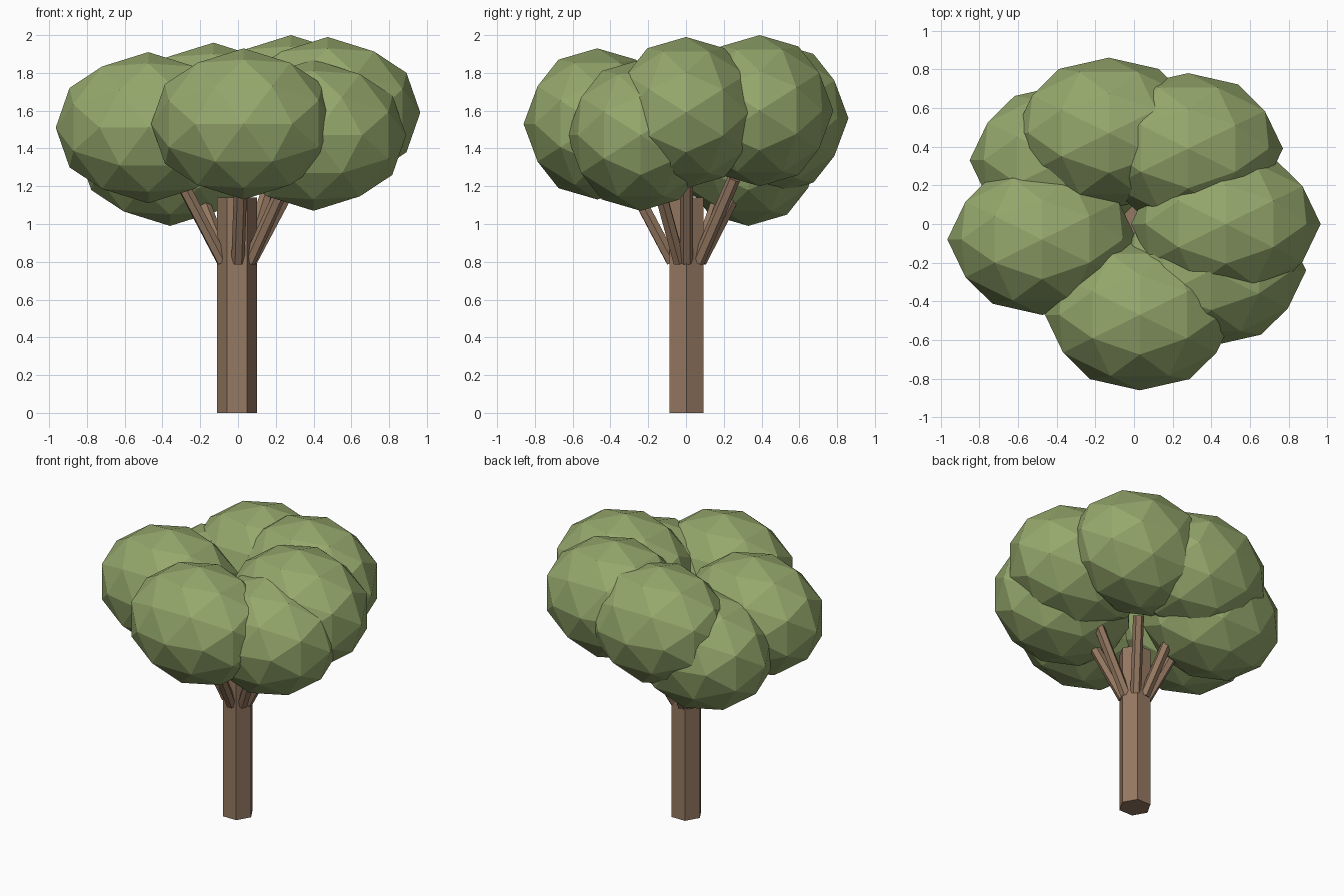
import bpy
import bmesh
from math import atan2
from mathutils import Matrix, Vector

if "Cube" in bpy.data.objects:
    bpy.data.objects.remove(bpy.data.objects["Cube"], do_unlink=True)


def make_material(name, rgb):
    mat = bpy.data.materials.new(name)
    mat.use_nodes = True
    colour = (*rgb, 1)
    mat.diffuse_color = colour
    bsdf = mat.node_tree.nodes["Principled BSDF"]
    bsdf.inputs["Base Color"].default_value = colour
    return mat


leaf_green = make_material("leaf_green", (0.30, 0.39, 0.15))
bark_brown = make_material("bark_brown", (0.30, 0.19, 0.12))


def add_object(name, mesh, location):
    obj = bpy.data.objects.new(name, mesh)
    obj.location = location
    bpy.context.collection.objects.link(obj)
    return obj


def finish_mesh(name, bm, mat):
    mesh = bpy.data.meshes.new(name)
    bm.to_mesh(mesh)
    bm.free()
    mesh.materials.append(mat)
    return mesh


def foliage_mesh(radii):
    """Faceted ball: an upright icosahedron subdivided once, then stretched."""
    bm = bmesh.new()
    golden = (1 + 5 ** 0.5) / 2
    for a in (-1, 1):
        for b in (-golden, golden):
            for co in ((a, b, 0), (b, 0, a), (0, a, b)):
                bm.verts.new(co)
    bmesh.ops.convex_hull(bm, input=bm.verts[:])
    bmesh.ops.subdivide_edges(bm, edges=bm.edges[:], cuts=1, use_grid_fill=True)
    for v in bm.verts:
        v.co = v.co.normalized() * Vector(radii)
    bmesh.ops.recalc_face_normals(bm, faces=bm.faces[:])
    return finish_mesh("foliage", bm, leaf_green)


def add_post(name, start, end, radius):
    """Six-sided post between two points."""
    axis = end - start
    bm = bmesh.new()
    bmesh.ops.create_cone(bm, cap_ends=True, segments=6, radius1=radius,
                          radius2=radius, depth=axis.length)
    # Point a corner of the hexagon along +x
    bm.verts.ensure_lookup_table()
    corner = bm.verts[0].co
    bm.transform(Matrix.Rotation(-atan2(corner.y, corner.x), 4, "Z"))
    obj = add_object(name, finish_mesh(name, bm, bark_brown), (start + end) / 2)
    if axis.xy.length > 0:
        obj.rotation_euler = axis.to_track_quat("Z", "Y").to_euler()


# Trunk
centre = Vector((-0.005, 0.003, 0))
add_post("trunk", centre, centre + Vector((0, 0, 1.14)), 0.105)

# Foliage clumps, each held by one slanted branch: position, branch top height
clumps = {
    "left": ((0.475, 0.0, 1.59), 1.27),
    "back_left": ((0.28, 0.39, 1.60), 1.24),
    "back": ((-0.13, 0.47, 1.56), 1.14),
    "back_right": ((-0.36, 0.33, 1.39), 1.2),
    "right": ((-0.475, -0.08, 1.51), 1.2),
    "front": ((0.03, -0.47, 1.53), 1.24),
    "front_left": ((0.40, -0.24, 1.47), 1.2),
}
ball = foliage_mesh((0.49, 0.39, 0.40))
for side, (position, top) in clumps.items():
    add_object("foliage_" + side, ball, position)
    outward = Vector((position[0], position[1], 0)).normalized()
    base = centre + outward * 0.075 + Vector((0, 0, 0.8))
    rise = top - base.z
    tip = base + outward * rise * 0.53 + Vector((0, 0, rise))
    add_post("branch_" + side, base, tip, 0.035)
